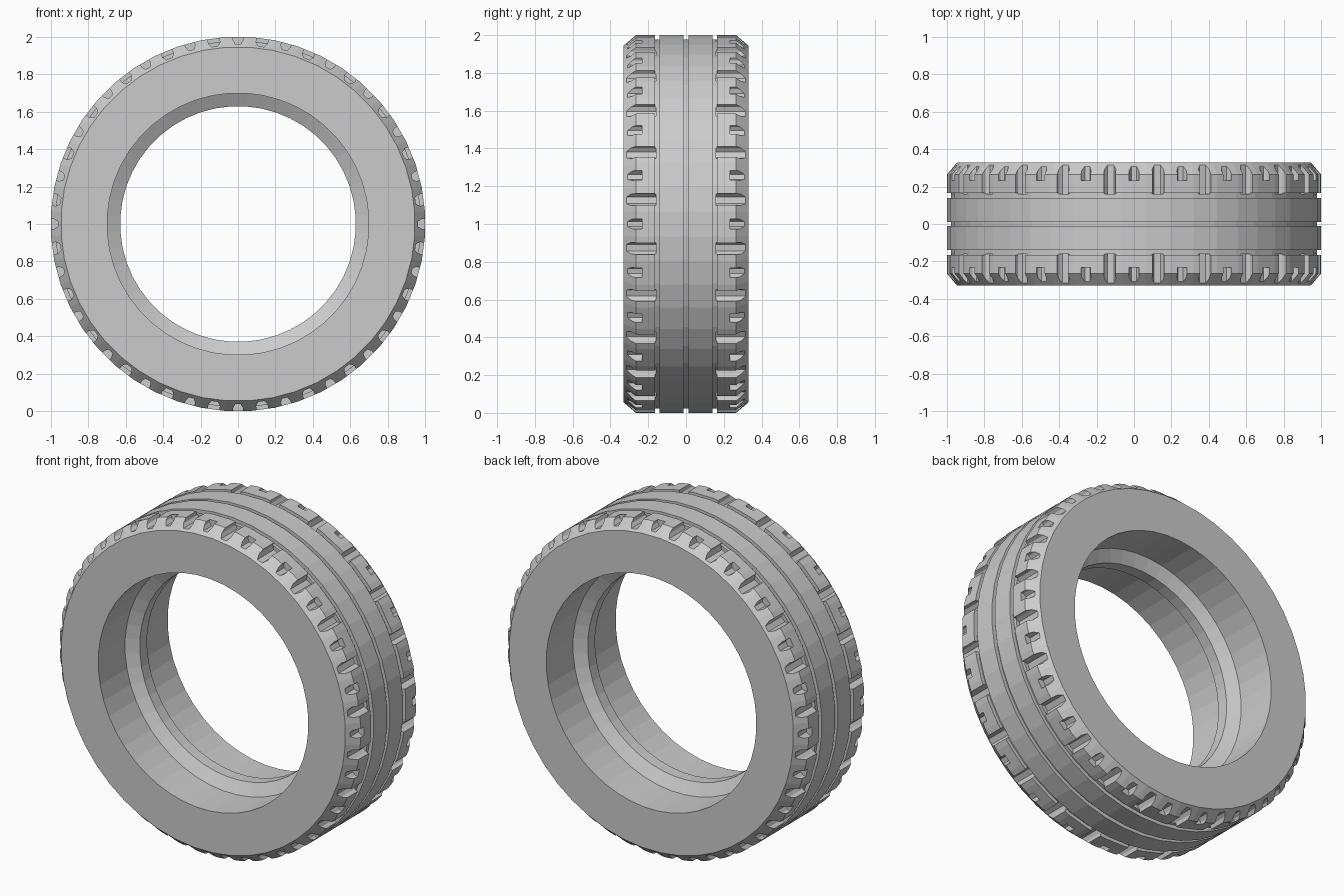
import bpy
import bmesh
from math import cos, sin, pi, tau

SEGMENTS = 48
HALF_WIDTH = 0.33

cube = bpy.data.objects.get("Cube")
if cube:
    bpy.data.objects.remove(cube, do_unlink=True)

rubber = bpy.data.materials.new("grey rubber")
rubber.use_nodes = True
grey = (0.6, 0.6, 0.6, 1)
rubber.diffuse_color = grey
rubber.node_tree.nodes["Principled BSDF"].inputs["Base Color"].default_value = grey


def make_object(name, bm):
    bmesh.ops.recalc_face_normals(bm, faces=bm.faces[:])
    mesh = bpy.data.meshes.new(name)
    bm.to_mesh(mesh)
    bm.free()
    mesh.materials.append(rubber)
    obj = bpy.data.objects.new(name, mesh)
    bpy.context.collection.objects.link(obj)
    return obj


def on_wheel(radius, y, angle, across=0):
    """Point at a radius, moved sideways along the tread; angle 0 is the top."""
    return (radius * sin(angle) + across * cos(angle), y,
            1 + radius * cos(angle) - across * sin(angle))


# Half of the tyre section as (y, radius): tread grooves, shoulder, sidewall, inner ridge
half = [(0.012, 0.98), (0.012, 1.002), (0.14, 1.002), (0.14, 0.98),
        (0.165, 0.98), (0.165, 1.002), (0.265, 1.002), (HALF_WIDTH, 0.947),
        (HALF_WIDTH, 0.70), (0.075, 0.70), (0.035, 0.63)]
section = half + [(-y, r) for y, r in reversed(half)]

# Tyre body, turned around the axle
bm = bmesh.new()
rings = []
for i in range(SEGMENTS):
    angle = tau * (i + 0.5) / SEGMENTS
    rings.append([bm.verts.new(on_wheel(r, y, angle)) for y, r in section])
for i, ring in enumerate(rings):
    following = rings[(i + 1) % SEGMENTS]
    for j in range(len(section)):
        k = (j + 1) % len(section)
        bm.faces.new((ring[j], ring[k], following[k], following[j]))
tyre = make_object("tyre", bm)


def add_notch(bm, angle, side, inner, floor, width):
    """Round-bottomed slot cutter running out through one shoulder."""
    w = width / 2
    outline = [(-w, 1.05), (-w, floor + 0.02), (-w * 0.55, floor),
               (w * 0.55, floor), (w, floor + 0.02), (w, 1.05)]
    ends = [[bm.verts.new(on_wheel(r, side * y, angle, a)) for a, r in outline]
            for y in (inner, HALF_WIDTH + 0.03)]
    bm.faces.new(ends[0])
    bm.faces.new(reversed(ends[1]))
    for j in range(len(outline)):
        k = (j + 1) % len(outline)
        bm.faces.new((ends[0][k], ends[0][j], ends[1][j], ends[1][k]))


# Alternating short and long shoulder notches on both sides
bm = bmesh.new()
for i in range(SEGMENTS):
    for side in (-1, 1):
        if i % 2:
            add_notch(bm, tau * i / SEGMENTS, side, 0.16, 0.957, 0.062)
        else:
            add_notch(bm, tau * i / SEGMENTS, side, 0.232, 0.963, 0.052)
cutter = make_object("notch_cutter", bm)
cutter.hide_render = True

cut = tyre.modifiers.new("notches", 'BOOLEAN')
cut.operation = 'DIFFERENCE'
cut.solver = 'EXACT'
cut.object = cutter
bpy.context.view_layer.objects.active = tyre
bpy.ops.object.modifier_apply(modifier=cut.name)
bpy.data.objects.remove(cutter, do_unlink=True)
